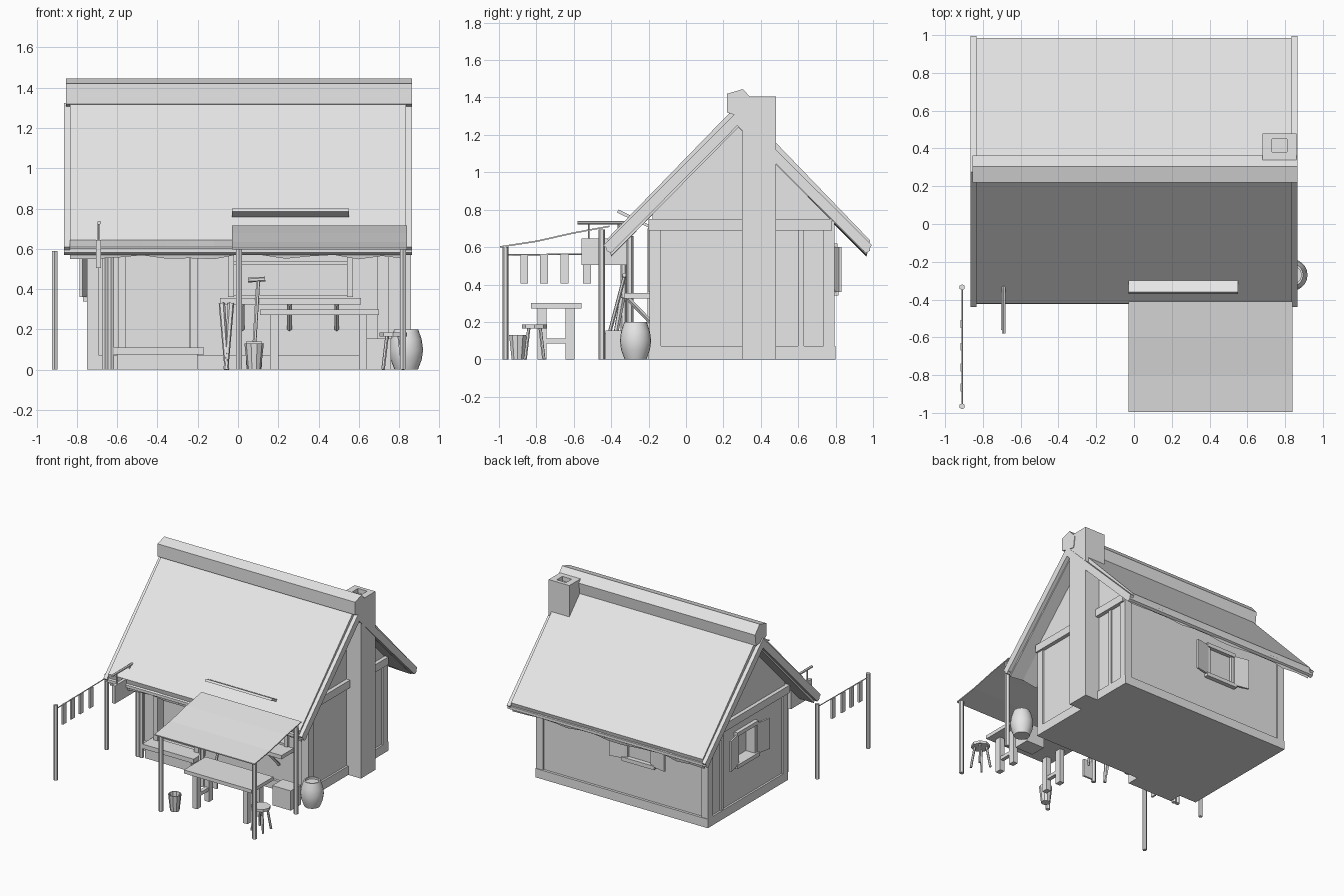
import bpy, bmesh, math, random
from mathutils import Matrix, Vector

cube = bpy.data.objects.get("Cube")
if cube:
    bpy.data.objects.remove(cube)
random.seed(4)
IDENTITY = Matrix.Identity(4)

grey = bpy.data.materials.new("pale_grey")
grey.use_nodes = True
grey.diffuse_color = (.8, .8, .8, 1)
grey.node_tree.nodes["Principled BSDF"].inputs["Base Color"].default_value = (.8, .8, .8, 1)


def finish(name, bm, smooth=False):
    bmesh.ops.recalc_face_normals(bm, faces=bm.faces)
    mesh = bpy.data.meshes.new(name)
    bm.to_mesh(mesh)
    bm.free()
    mesh.materials.append(grey)
    obj = bpy.data.objects.new(name, mesh)
    bpy.context.collection.objects.link(obj)
    if smooth:
        bpy.ops.object.select_all(action='DESELECT')
        bpy.context.view_layer.objects.active = obj
        obj.select_set(True)
        bpy.ops.object.shade_smooth_by_angle()
    return obj


def box(name, xs, ys, zs, matrix=IDENTITY):
    """Box from its ranges along each axis."""
    bm = bmesh.new()
    bmesh.ops.create_cube(bm, size=1)
    for v in bm.verts:
        v.co = matrix @ Vector([a + (b - a) * (c + .5) for (a, b), c in zip((xs, ys, zs), v.co)])
    return finish(name, bm)


def pole(name, start, end, radius, sides=6, tip=None):
    """Straight rod between two points."""
    a, b = Vector(start), Vector(end)
    turn = (b - a).to_track_quat('Z', 'Y').to_matrix().to_4x4()
    bm = bmesh.new()
    bmesh.ops.create_cone(bm, cap_ends=True, segments=sides, radius1=radius,
                          radius2=tip or radius, depth=(b - a).length,
                          matrix=Matrix.Translation((a + b) / 2) @ turn)
    return finish(name, bm)


def extrude(name, profile, x0, x1, steps=1, wobble=0, wobble_below=0):
    """Extrude a (y, z) outline along x, optionally roughening its low edge."""
    bm = bmesh.new()
    rings = []
    for i in range(steps + 1):
        x = x0 + (x1 - x0) * i / steps
        rings.append([bm.verts.new((x, y, z + (random.uniform(-wobble, wobble) if z < wobble_below else 0)))
                      for y, z in profile])
    count = len(profile)
    for r, s in zip(rings, rings[1:]):
        for k in range(count):
            n = (k + 1) % count
            bm.faces.new((r[k], r[n], s[n], s[k]))
    bm.faces.new(rings[0])
    bm.faces.new(rings[-1])
    return finish(name, bm)


def lathe(name, profile, x, y, sides):
    """Spin a (radius, z) outline around a vertical axis."""
    bm = bmesh.new()
    pts = [bm.verts.new((r, 0, z)) for r, z in profile]
    edges = [bm.edges.new(pair) for pair in zip(pts, pts[1:])]
    bmesh.ops.spin(bm, geom=pts + edges, cent=(0, 0, 0), axis=(0, 0, 1),
                   angle=math.tau, steps=sides, use_merge=True)
    bmesh.ops.remove_doubles(bm, verts=bm.verts, dist=.0005)
    bmesh.ops.translate(bm, verts=bm.verts, vec=(x, y, 0))
    return finish(name, bm, smooth=True)


def carve(target, cutter):
    """Cut one solid out of another and discard the cutter."""
    mod = target.modifiers.new("opening", 'BOOLEAN')
    mod.operation, mod.object, mod.solver = 'DIFFERENCE', cutter, 'EXACT'
    cutter.hide_render = True
    bpy.ops.object.select_all(action='DESELECT')
    bpy.context.view_layer.objects.active = target
    target.select_set(True)
    bpy.ops.object.modifier_apply(modifier=mod.name)
    bpy.data.objects.remove(cutter)


# House body and stone footing
walls = extrude("walls", [(-.18, .02), (-.18, .78), (.28, 1.25), (.78, .74), (.78, .02)], -.735, .735)
box("footing", (-.75, .75), (-.2, .8), (0, .07))

# Timber frame: corner posts and gable beams
for side, s in (("left", 1), ("right", -1)):
    for end, y in (("front", -.165), ("back", .765)):
        box(f"{end}_{side}_corner_post", (s * .69, s * .75), (y - .03, y + .03), (.07, .74))
    box(f"{side}_gable_beam", (s * .72, s * .765), (-.2, .78), (.69, .75))
    box(f"{side}_gable_stud", (s * .72, s * .745), (.6, .63), (.07, .69))

# Chimney with a sunken flue
chimney = box("chimney", (.68, .86), (.3, .48), (0, 1.405))
carve(chimney, box("flue_cutter", (.73, .81), (.38, .45), (1.37, 1.5)))

# Thatched roof, barge boards, ridge cap and eave logs
extrude("thatch", [(-.42, .645), (.25, 1.335), (.31, 1.335), (.985, .635), (.965, .56), (.28, 1.24), (-.4, .56)],
        -.835, .835, steps=14, wobble=.014, wobble_below=.6)
for side, s in (("left", 1), ("right", -1)):
    extrude(f"{side}_barge_board",
            [(-.44, .61), (.275, 1.325), (.995, .61), (.96, .57), (.275, 1.25), (-.4, .57)], s * .835, s * .865)
extrude("ridge_cap", [(.22, 1.32), (.22, 1.42), (.305, 1.445), (.362, 1.38), (.35, 1.29), (.28, 1.3)], -.855, .865)
for end, y in (("front", -.405), ("back", .965)):
    pole(f"{end}_eave_log", (-.865, y, .592), (.865, y, .592), .022)


# Small shuttered windows, built facing -y and turned into place
def window(label, matrix):
    carve(walls, box("window_cutter", (-.1, .1), (-.1, .06), (.37, .59), matrix))
    box(f"{label}_window_sill", (-.14, .14), (-.035, .02), (.34, .37), matrix)
    box(f"{label}_window_lintel", (-.13, .13), (-.03, .02), (.59, .62), matrix)
    for side, s in (("left", 1), ("right", -1)):
        box(f"{label}_{side}_jamb", (s * .1, s * .125), (-.02, .03), (.37, .59), matrix)
        hinge = matrix @ Matrix.Translation((s * .125, -.015, 0)) @ Matrix.Rotation(-s * .2, 4, 'Z')
        box(f"{label}_{side}_shutter", (0, s * .12), (-.012, .002), (.36, .6), hinge)


window("back", Matrix.Translation((-.15, .78, 0)) @ Matrix.Rotation(math.pi, 4, 'Z'))
window("side", Matrix.Translation((-.735, .32, 0)) @ Matrix.Rotation(-math.pi / 2, 4, 'Z'))

# Front door, frame, step and porch posts
carve(walls, box("door_cutter", (-.56, -.24), (-.3, -.13), (.1, .68)))
for side, x in (("left", -.22), ("right", -.575)):
    box(f"{side}_door_jamb", (x - .018, x + .018), (-.205, -.12), (.07, .7))
box("door_step", (-.62, -.17), (-.31, -.17), (.075, .11))
box("lower_step", (-.6, -.2), (-.3, -.19), (0, .075))
for x in (-.66, -.63):
    pole("porch_post", (x, -.3, 0), (x, -.3, .66), .018)

# Shop opening with counter, brackets and raised flap
carve(walls, box("shop_cutter", (-.02, .54), (-.3, -.1), (.37, .69)))
for side, x in (("right", -.035), ("left", .555)):
    box(f"{side}_shop_jamb", (x - .015, x + .015), (-.2, -.11), (.36, .71))
box("shop_shelf", (-.02, .54), (-.14, -.1), (.52, .54))
box("shop_counter", (-.09, .61), (-.33, -.18), (.325, .355))
for x in (.02, .255, .49):
    pole("counter_bracket", (x, -.31, .325), (x, -.19, .2), .012, 4)
extrude("shop_flap", [(-.37, .785), (-.36, .8), (-.19, .715), (-.19, .7)], -.03, .55)

# Cloth awning on four posts
sheet = [(-.995, .605), (-.8, .635), (-.6, .68), (-.41, .715)]
extrude("awning", sheet + [(y, z - .008) for y, z in reversed(sheet)], -.03, .84)
for x in (.005, .82):
    pole("awning_front_post", (x, -.965, 0), (x, -.965, .6), .017)
    pole("awning_back_post", (x, -.45, 0), (x, -.45, .695), .017)

# Work table
box("table_top", (.11, .7), (-.83, -.56), (.272, .3))
for x in (.18, .62):
    for y in (-.77, -.62):
        box("table_leg", (x - .02, x + .02), (y - .025, y + .025), (0, .272))
    box("table_rail", (x - .015, x + .015), (-.77, -.62), (.085, .112))

# Stool
lathe("stool_seat", [(0, .165), (.068, .165), (.068, .186), (0, .186)], .77, -.81, 8)
for dx in (-1, 1):
    for dy in (-1, 1):
        pole("stool_leg", (.77 + dx * .05, -.81 + dy * .05, 0), (.77 + dx * .03, -.81 + dy * .03, .17), .009)

# Barrel, bucket and crate
lathe("barrel", [(0, 0), (.058, 0), (.077, .05), (.084, .1), (.077, .15), (.06, .2), (.05, .2), (.05, .185), (0, .185)],
      .835, -.27, 20)
lathe("bucket", [(0, 0), (.034, 0), (.048, .13), (.041, .13), (.03, .02), (0, .02)], .08, -.9, 10)
box("crate", (.6, .76), (-.43, -.3), (0, .155))

# Tools leaning at the counter
for x, foot in ((-.08, -.055), (-.035, -.06)):
    pole("leaning_stake", (foot, -.4, 0), (x, -.34, .33), .012, tip=.016)
pole("spade_shaft", (.08, -.42, .1), (.1, -.33, .44), .01)
pole("spade_grip", (.05, -.33, .445), (.135, -.33, .45), .012)
box("spade_blade", (.04, .12), (-.435, -.42), (0, .14))

# Hanging sign
pole("sign_pole", (-.69, -.58, .73), (-.69, -.22, .73), .01)
box("sign_board", (-.705, -.68), (-.56, -.3), (.505, .645))
for y in (-.52, -.36):
    pole("sign_hanger", (-.692, y, .64), (-.692, y, .735), .005)

# Washing line
for y in (-.965, -.335):
    pole("line_post", (-.91, y, 0), (-.91, y, .59), .016)
pole("line_rope", (-.91, -.965, .558), (-.91, -.335, .565), .004)
for y in (-.865, -.76, -.65, -.53):
    box("hanging_cloth", (-.918, -.904), (y - .021, y + .021), (.405, .56))
